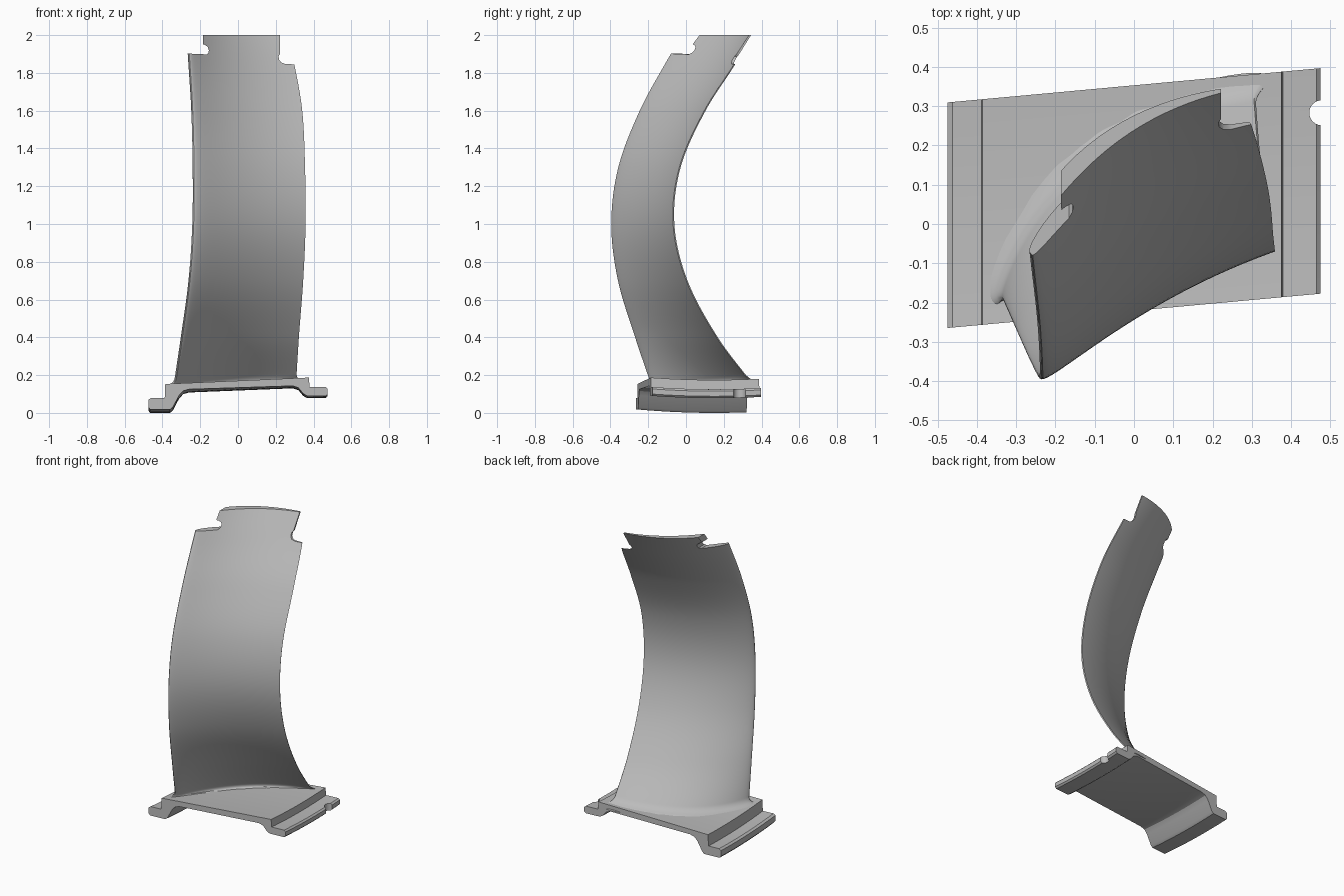
import bpy, bmesh, math
from mathutils import Vector

cube = bpy.data.objects.get("Cube")
if cube:
    bpy.data.objects.remove(cube, do_unlink=True)

metal = bpy.data.materials.new("grey_metal")
metal.use_nodes = True
metal.diffuse_color = (0.5, 0.5, 0.5, 1)
metal.node_tree.nodes["Principled BSDF"].inputs["Base Color"].default_value = (0.5, 0.5, 0.5, 1)


def loft(name, rings):
    """Skin a list of closed rings and cap both ends."""
    bm = bmesh.new()
    rows = [[bm.verts.new(p) for p in ring] for ring in rings]
    n = len(rows[0])
    for a, b in zip(rows, rows[1:]):
        for i in range(n):
            j = (i + 1) % n
            bm.faces.new((a[i], a[j], b[j], b[i]))
    bm.faces.new(rows[0])
    bm.faces.new(rows[-1])
    bmesh.ops.recalc_face_normals(bm, faces=bm.faces)
    mesh = bpy.data.meshes.new(name)
    bm.to_mesh(mesh)
    bm.free()
    obj = bpy.data.objects.new(name, mesh)
    bpy.context.collection.objects.link(obj)
    mesh.materials.append(metal)
    return obj


def activate(obj):
    bpy.ops.object.select_all(action='DESELECT')
    obj.select_set(True)
    bpy.context.view_layer.objects.active = obj


def cut(obj, cutter):
    activate(obj)
    mod = obj.modifiers.new("cut", 'BOOLEAN')
    mod.operation = 'DIFFERENCE'
    mod.solver = 'EXACT'
    mod.object = cutter
    bpy.ops.object.modifier_apply(modifier=mod.name)
    bpy.data.objects.remove(cutter, do_unlink=True)


def smooth(obj, degrees):
    activate(obj)
    bpy.ops.object.shade_smooth_by_angle(angle=math.radians(degrees))


def sag(y):
    """The platform bends gently around the long axis."""
    return 0.11 * (y - 0.15) ** 2


# Platform: stepped profile swept across a skewed, slightly curved path
profile = [(-.465, 0), (-.475, .012), (-.475, .05), (-.462, .06), (-.388, .06),
           (-.385, .135), (.375, .1745), (.379, .125), (.465, .125), (.475, .115),
           (.475, .088), (.465, .078), (.365, .078), (.345, .09), (.32, .12),
           (.29, .13), (-.26, .108), (-.29, .099), (-.312, .075), (-.345, .012),
           (-.36, 0)]
rings = []
for i in range(17):
    offset = -.287 + .574 * i / 16
    ring = []
    for x, z in profile:
        y = .066 + .092 * x + offset
        ring.append((x, y, z + sag(y)))
    rings.append(ring)
platform = loft("platform", rings)

# Round locating notch in the right-hand lip
circle = [(.478 + .032 * math.cos(a), .283 + .032 * math.sin(a))
          for a in (math.tau * k / 24 for k in range(24))]
cut(platform, loft("lip_notch", [[(x, y, z) for x, y in circle] for z in (-.1, .3)]))
smooth(platform, 30)

# Blade stations: height, left edge x y, right edge x y, camber
stations = [Vector(s) for s in (
    (.16, -.335, -.185, .305, .345, .11),
    (.4, -.30, -.265, .32, .165, .07),
    (.7, -.26, -.355, .343, .005, .045),
    (1.0, -.24, -.39, .356, -.065, .035),
    (1.3, -.238, -.353, .353, -.032, .04),
    (1.6, -.245, -.24, .338, .10, .055),
    (1.85, -.26, -.105, .295, .26, .065),
    (2.0, -.27, -.015, .255, .345, .075))]


def slope(i):
    a, b = max(i - 1, 0), min(i + 1, len(stations) - 1)
    return (stations[b] - stations[a]) / (stations[b][0] - stations[a][0])


def station_at(z):
    """Smooth cubic interpolation between the stations."""
    i = 0
    while i < len(stations) - 2 and z > stations[i + 1][0]:
        i += 1
    a, b = stations[i], stations[i + 1]
    d = b[0] - a[0]
    t = (z - a[0]) / d
    return (a * (2 * t**3 - 3 * t**2 + 1) + slope(i) * d * (t**3 - 2 * t**2 + t)
            + b * (3 * t**2 - 2 * t**3) + slope(i + 1) * d * (t**3 - t**2))


FILLET = 0.035


def section(z):
    _, xl, yl, xr, yr, camber = station_at(z)
    left, right = Vector((xl, yl)), Vector((xr, yr))
    along = (right - left).normalized()
    normal = Vector((-along.y, along.x))
    n = 28
    us = [(1 - math.cos(math.pi * k / n)) / 2 for k in range(n + 1)]
    ring = []
    for side, row in ((1, us), (-1, us[::-1])):
        for u in row:
            half = .004 + .07 * (math.sqrt(u) - u)
            mid = left.lerp(right, u) + normal * camber * 4 * u * (1 - u)
            # Flare the root into the platform
            top = .155 + .052 * mid.x + sag(mid.y)
            gap = min(max(z - top, 0), FILLET)
            out = FILLET - math.sqrt(FILLET**2 - (FILLET - gap) ** 2)
            wide = half + out * math.sqrt(max(0, 1 - (2 * u - 1) ** 2))
            p = mid + along * (2 * u - 1) * out + normal * side * wide
            ring.append((p.x, p.y, z))
    return ring


heights = [.145 + .006 * k for k in range(16)]
heights += [.25 + 1.75 * k / 50 for k in range(51)]
blade = loft("blade", [section(z) for z in heights])

# Rounded notches at both tip corners
left_notch = [(-.4, 1.908), (-.166, 1.898), (-.157, 1.906), (-.154, 1.92),
              (-.16, 1.937), (-.172, 1.946), (-.185, 1.952), (-.188, 2.1), (-.4, 2.1)]
right_notch = [(.222, 2.1), (.222, 1.9), (.215, 1.888), (.217, 1.871),
               (.228, 1.856), (.248, 1.848), (.4, 1.838), (.4, 2.1)]
for name, outline in (("left_tip_notch", left_notch), ("right_tip_notch", right_notch)):
    cut(blade, loft(name, [[(x, y, z) for x, z in outline] for y in (-.7, .7)]))
smooth(blade, 35)
